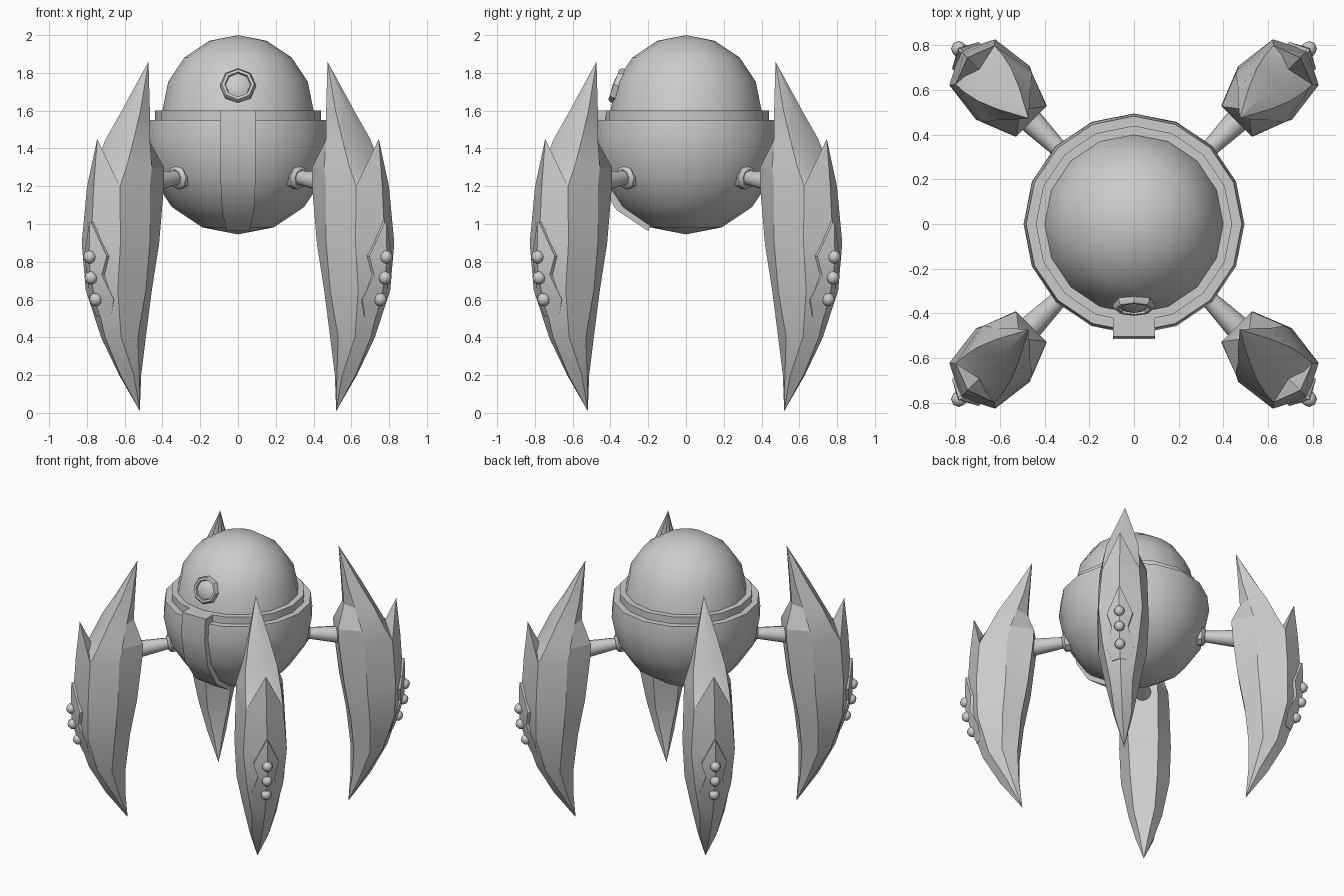
import bpy, bmesh
from math import sin, cos, pi, radians
from mathutils import Matrix, Vector

if "Cube" in bpy.data.objects:
    bpy.data.objects.remove(bpy.data.objects["Cube"])


def make(name, bm, mat=Matrix(), angle=35):
    bmesh.ops.remove_doubles(bm, verts=bm.verts, dist=1e-4)
    bmesh.ops.recalc_face_normals(bm, faces=bm.faces)
    bm.transform(mat)
    me = bpy.data.meshes.new(name)
    bm.to_mesh(me)
    bm.free()
    ob = bpy.data.objects.new(name, me)
    bpy.context.collection.objects.link(ob)
    bpy.ops.object.select_all(action='DESELECT')
    ob.select_set(True)
    bpy.context.view_layer.objects.active = ob
    bpy.ops.object.shade_smooth_by_angle(angle=radians(angle))
    return ob


def loft(name, rings, mat=Matrix(), angle=35):
    """Skin closed rings of equal point count and cap both ends."""
    bm = bmesh.new()
    rows = [[bm.verts.new(p) for p in r] for r in rings]
    n = len(rows[0])
    for a, b in zip(rows, rows[1:]):
        for i in range(n):
            j = (i + 1) % n
            bm.faces.new((a[i], a[j], b[j], b[i]))
    for r in (rows[0], rows[-1]):
        if (r[0].co - r[1].co).length > 1e-4:
            bm.faces.new(r)
    return make(name, bm, mat, angle)


def lathe(name, profile, seg, mat=Matrix(), angle=35):
    rings = [[(r * cos(2 * pi * i / seg), r * sin(2 * pi * i / seg), z)
              for i in range(seg)] for r, z in profile]
    return loft(name, rings, mat, angle)


def aim(origin, direction):
    q = Vector(direction).to_track_quat('Z', 'Y')
    return Matrix.Translation(origin) @ q.to_matrix().to_4x4()


# Bowl with stepped rim, and dome
bowl = [(0.495 * sin(a), 1.44 - 0.495 * cos(a)) for a in (i * pi / 8 for i in range(5))]
lathe("body_bowl", bowl + [(0.483, 1.55), (0.44, 1.55), (0.44, 1.6), (0.38, 1.6)], 16)
lathe("body_dome", [(0.4 * cos(i * pi / 8), 1.6 + 0.4 * sin(i * pi / 8)) for i in range(5)], 16)

# Raised strip down the front of the bowl
strip = [(0.505, 1.6, 0.42, 1.6, 0.093), (0.515, 1.44, 0.44, 1.44, 0.093),
         (0.477, 1.24, 0.40, 1.27, 0.093), (0.367, 1.073, 0.31, 1.13, 0.085),
         (0.20, 0.963, 0.17, 1.03, 0.06)]
loft("front_strip", [[(-w, -y, z), (w, -y, z), (w, -yi, zi), (-w, -yi, zi)]
                     for y, z, yi, zi, w in strip])

# Eye ring and lens on the dome
n = Vector((0, -cos(radians(20)), sin(radians(20))))
eye = aim(Vector((0, 0, 1.6)) + n * 0.385, n)
lathe("eye_ring", [(0.095, -0.04), (0.095, 0.008), (0.085, 0.022), (0.07, 0.022), (0.065, -0.01)], 8, eye)
lathe("eye_lens", [(0.066, -0.02), (0.066, 0.01), (0.045, 0.022), (0, 0.027)], 8, eye)

# Leg sections: z, inner (r, t), middle (r, t), outer (r, t), ridge r
leg = [(0.2, 0.755, 0.03, 0.80, 0.06, 0.835, 0.055, 0.88),
       (0.4, 0.76, 0.07, 0.86, 0.11, 0.95, 0.075, 0.995),
       (0.65, 0.735, 0.09, 0.85, 0.16, 1.02, 0.12, 1.075),
       (0.9, 0.69, 0.10, 0.83, 0.17, 1.025, 0.145, 1.10),
       (1.2, 0.655, 0.10, 0.82, 0.16, 1.007, 0.123, 1.08),
       (1.3, 0.65, 0.095, 0.80, 0.155, 0.955, 0.12, 0.98),
       (1.45, 0.70, 0.03, 0.76, 0.10, 0.885, 0.105, 0.90),
       (1.6, 0.69, 0.02, 0.72, 0.06, 0.80, 0.07, 0.82)]
leg_rings = [[(0.735, 0, 0.01)] * 7]
for z, ri, ti, rm, tm, ro, to, rr in leg:
    leg_rings.append([(ri, -ti, z), (rm, -tm, z), (ro, -to, z), (rr, 0, z),
                      (ro, to, z), (rm, tm, z), (ri, ti, z)])
leg_rings.append([(0.67, 0, 1.86)] * 7)

# Outer spike in front of the tall one
spike_rings = [[(1.007, -0.123, 1.2), (1.08, 0, 1.2), (1.007, 0.123, 1.2), (0.93, 0, 1.2)],
               [(1.054, 0, 1.45)] * 4]

# Shield panel: z, half width, ridge r
panel = [(1.01, 0.006, 1.11), (0.83, 0.085, 1.115), (0.73, 0.055, 1.105),
         (0.6, 0.09, 1.07), (0.51, 0.055, 1.035)]
panel_rings = [[(r - 0.55 * t, -t, z), (r, 0, z), (r - 0.55 * t, t, z),
                (r - 0.55 * t - 0.04, t, z), (r - 0.55 * t - 0.04, -t, z)] for z, t, r in panel]

for k, side in enumerate(("back_right", "back_left", "front_left", "front_right")):
    rot = Matrix.Rotation(pi / 4 + k * pi / 2, 4, 'Z')
    loft(side + "_leg", leg_rings, rot, 22)
    loft(side + "_leg_spike", spike_rings, rot, 10)
    loft(side + "_leg_panel", panel_rings, rot, 10)
    # Studs on the panel
    for i, (r, z) in enumerate(((1.11, 0.825), (1.10, 0.715), (1.065, 0.6))):
        bm = bmesh.new()
        bmesh.ops.create_uvsphere(bm, u_segments=8, v_segments=6, radius=0.035)
        make(f"{side}_leg_stud_{i + 1}", bm, rot @ Matrix.Translation((r, 0, z)), 50)
    # Arm widening from collar to leg
    arm = rot @ aim((0.43, 0, 1.25), (1, 0, -0.13))
    lathe(side + "_arm", [(0.035, 0), (0.038, 0.04), (0.06, 0.27)], 12, arm)
    lathe(side + "_arm_collar", [(0.065, -0.03), (0.065, 0.025), (0.045, 0.042), (0.03, 0.042)], 8, arm)
